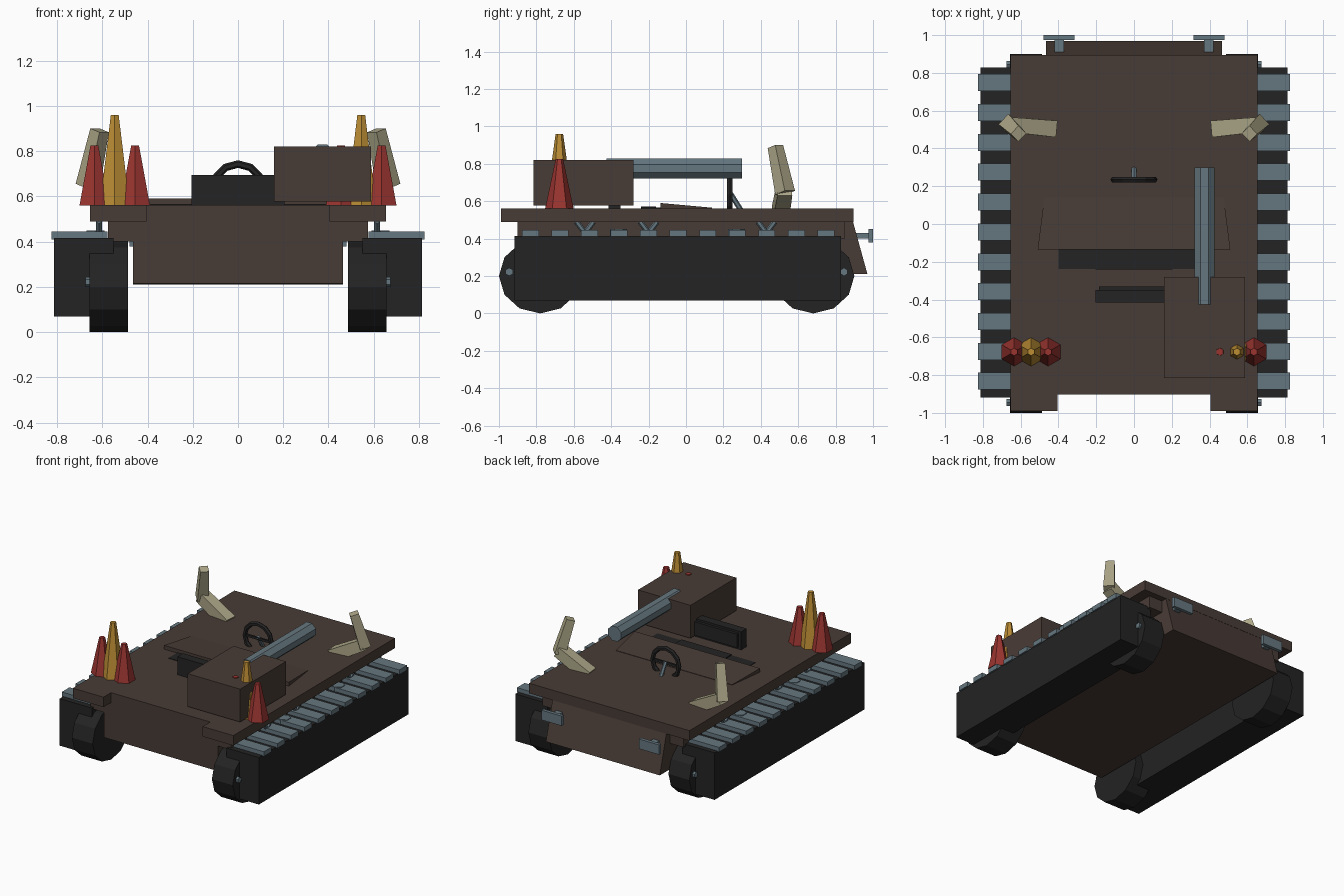
import bpy, bmesh, math
from mathutils import Vector

if "Cube" in bpy.data.objects:
    bpy.data.objects.remove(bpy.data.objects["Cube"])


def mat(name, rgb):
    m = bpy.data.materials.new(name)
    m.diffuse_color = (*rgb, 1)
    m.use_nodes = True
    m.node_tree.nodes["Principled BSDF"].inputs["Base Color"].default_value = m.diffuse_color
    return m


BROWN = mat("dark_brown", (0.066, 0.045, 0.037))
BLACK = mat("rubber_black", (0.017, 0.017, 0.017))
STEEL = mat("blue_grey_steel", (0.13, 0.185, 0.215))
RED = mat("red", (0.33, 0.036, 0.03))
GOLD = mat("gold", (0.51, 0.27, 0.036))
CREAM = mat("cream", (0.42, 0.39, 0.25))


def finish(name, bm, m):
    bmesh.ops.recalc_face_normals(bm, faces=bm.faces)
    me = bpy.data.meshes.new(name)
    bm.to_mesh(me)
    bm.free()
    me.materials.append(m)
    ob = bpy.data.objects.new(name, me)
    bpy.context.collection.objects.link(ob)
    return ob


def box(name, x, y, z, m):
    bm = bmesh.new()
    bmesh.ops.create_cube(bm, size=1)
    for v in bm.verts:
        v.co = [(r[0] + r[1]) / 2 + c * (r[1] - r[0]) for r, c in zip((x, y, z), v.co)]
    return finish(name, bm, m)


def prism(name, pts, axis, lo, hi, m):
    """Extrude a closed outline along x (points are y,z) or z (points are x,y)."""
    bm = bmesh.new()
    at = (lambda p, d: (d, p[0], p[1])) if axis == "x" else (lambda p, d: (p[0], p[1], d))
    f = bm.faces.new([bm.verts.new(at(p, lo)) for p in pts])
    ext = bmesh.ops.extrude_face_region(bm, geom=[f])
    off = Vector((hi - lo, 0, 0)) if axis == "x" else Vector((0, 0, hi - lo))
    bmesh.ops.translate(bm, vec=off, verts=[g for g in ext["geom"] if isinstance(g, bmesh.types.BMVert)])
    return finish(name, bm, m)


def rod(name, a, b, r1, r2, n, m, twist=0.0):
    """Tapered n-sided rod from point a to point b."""
    a, b = Vector(a), Vector(b)
    d = b - a
    bm = bmesh.new()
    bmesh.ops.create_cone(bm, cap_ends=True, segments=n, radius1=r1, radius2=r2, depth=d.length)
    q = d.to_track_quat("Z", "Y").to_matrix()
    for v in bm.verts:
        c, s = math.cos(twist), math.sin(twist)
        p = Vector((v.co.x * c - v.co.y * s, v.co.x * s + v.co.y * c, v.co.z))
        v.co = q @ p + (a + b) / 2
    return finish(name, bm, m)


# hull with sloped rear plate, and wider upper body
prism("hull", [(-0.9, 0.215), (0.0, 0.21), (0.97, 0.21), (0.89, 0.5), (-0.9, 0.5)],
      "x", -0.465, 0.465, BROWN)
box("upper_body", (-0.575, 0.575), (-0.9, 0.85), (0.40, 0.49), BROWN)

# deck outline with notch at the front
prism("deck", [(-0.655, -0.99), (-0.405, -0.99), (-0.405, -0.902), (0.405, -0.902), (0.405, -0.99),
               (0.655, -0.99), (0.655, 0.895), (-0.655, 0.895)], "z", 0.488, 0.562, BROWN)

# sloped cowl in front of the driver
cowl = prism("cowl", [(-0.51, -0.135), (0.51, -0.135), (0.475, 0.14), (-0.475, 0.14)], "z", 0.555, 0.59, BROWN)
for v in cowl.data.vertices:
    if v.co.z > 0.58 and v.co.y > 0:
        v.co.z = 0.565

# driver's place
box("footwell", (-0.4, 0.4), (-0.238, -0.135), (0.558, 0.566), BLACK)
box("seat_base", (-0.205, 0.205), (-0.24, -0.16), (0.555, 0.572), BLACK)
box("seat_back", (-0.205, 0.205), (-0.415, -0.35), (0.56, 0.695), BLACK)
box("seat_cushion", (-0.185, 0.185), (-0.352, -0.33), (0.58, 0.68), BLACK)
bpy.ops.mesh.primitive_torus_add(major_segments=12, minor_segments=6, major_radius=0.108, minor_radius=0.017,
                                 location=(0, 0.235, 0.635), rotation=(math.pi / 2, 0, 0))
ring = bpy.context.object
ring.name = "steering_wheel"
ring.data.materials.append(BLACK)
rod("steering_column", (0, 0.235, 0.645), (0, 0.295, 0.55), 0.014, 0.014, 6, STEEL)
box("steering_spoke", (-0.1, 0.1), (0.228, 0.242), (0.628, 0.645), BLACK)

# gun housing and barrel
box("gun_housing", (0.16, 0.588), (-0.815, -0.28), (0.577, 0.82), BROWN)
rod("barrel", (0.373, -0.425, 0.775), (0.373, 0.3, 0.775), 0.058, 0.058, 8, STEEL, math.pi / 8)

for s, side in ((-1, "left"), (1, "right")):
    # track block and its plates
    box(f"{side}_track", sorted((s * 0.55, s * 0.813)), (-0.918, 0.828), (0.068, 0.415), BLACK)
    for i in range(11):
        y = -0.832 + i * 0.158
        box(f"{side}_track_plate_{i}", sorted((s * 0.577, s * 0.825)), (y - 0.045, y + 0.045),
            (0.41, 0.445), STEEL)
    # end wheels with hubs
    for y, e, end in ((-0.78, -1, "front"), (0.68, 1, "rear")):
        pts = [(y + 0.22 * math.cos(i * math.pi / 6), 0.2 + 0.2 * math.sin(i * math.pi / 6)) for i in range(12)]
        prism(f"{side}_{end}_wheel", pts, "x", s * 0.487, s * 0.657, BLACK)
        hy = y + e * 0.165
        rod(f"{side}_{end}_hub", (s * 0.64, hy, 0.222), (s * 0.675, hy, 0.222), 0.022, 0.022, 6, STEEL)
    # suspension struts and posts under the deck
    for j, y in enumerate((-0.54, -0.2, 0.43)):
        rod(f"{side}_strut_{j}", (s * 0.615, y - 0.045, 0.49), (s * 0.615, y, 0.43), 0.015, 0.015, 6, STEEL)
        rod(f"{side}_strut_b{j}", (s * 0.615, y + 0.045, 0.49), (s * 0.615, y, 0.43), 0.015, 0.015, 6, STEEL)
    for j, y in enumerate((-0.36, 0.27)):
        rod(f"{side}_suspension_{j}", (s * 0.63, y, 0.41), (s * 0.63, y, 0.45), 0.045, 0.045, 6, STEEL)
    # cluster of three spikes
    for j, (x, h, m) in enumerate(((0.635, 0.825, RED), (0.545, 0.96, GOLD), (0.455, 0.825, RED))):
        rod(f"{side}_spike_{j}", (s * x, -0.677, 0.56), (s * x, -0.677, h), 0.076, 0.02, 6, m)
    # bent tusk
    rod(f"{side}_tusk_base", (s * 0.43, 0.505, 0.535), (s * 0.665, 0.527, 0.665), 0.062, 0.056, 4, CREAM, math.pi / 4)
    rod(f"{side}_tusk_tip", (s * 0.665, 0.53, 0.645), (s * 0.612, 0.478, 0.892), 0.054, 0.042, 4, CREAM, math.pi / 4)
    # rear light
    box(f"{side}_rear_light", sorted((s * 0.315, s * 0.48)), (0.9, 1.0), (0.378, 0.45), STEEL).data.vertices
    bpy.data.objects[f"{side}_rear_light"].scale.y = 1
    for v in bpy.data.objects[f"{side}_rear_light"].data.vertices:
        v.co.y = max(v.co.y, 0.975)
    box(f"{side}_light_arm", sorted((s * 0.37, s * 0.42)), (0.88, 0.98), (0.40, 0.43), STEEL)
